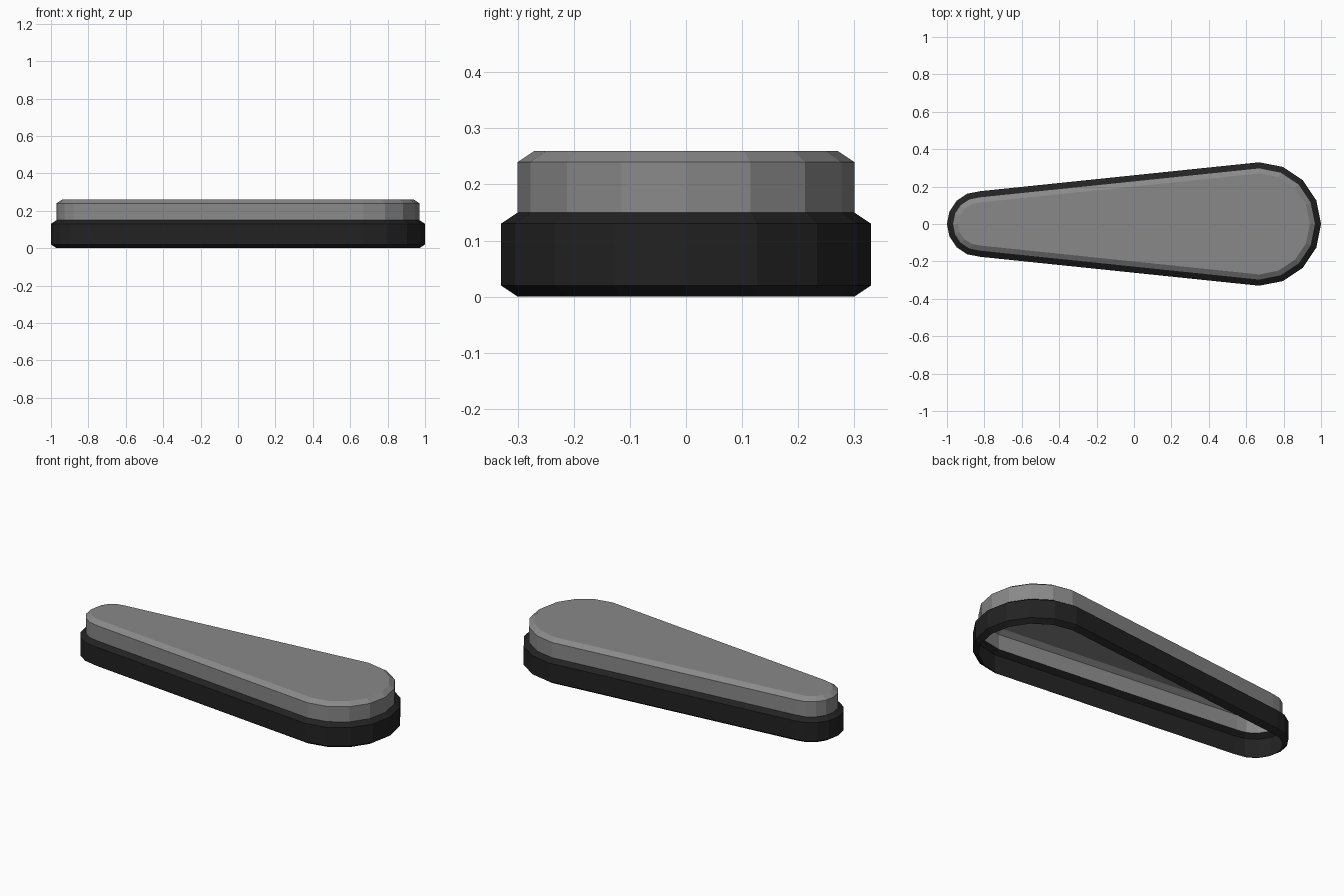
import bpy, bmesh
from math import pi, sin, cos

cube = bpy.data.objects.get("Cube")
if cube:
    bpy.data.objects.remove(cube, do_unlink=True)


def material(name, value):
    mat = bpy.data.materials.new(name)
    mat.use_nodes = True
    colour = (value, value, value, 1)
    mat.diffuse_color = colour
    bsdf = mat.node_tree.nodes["Principled BSDF"]
    bsdf.inputs["Base Color"].default_value = colour
    bsdf.inputs["Roughness"].default_value = 0.7
    return mat


def outline(inset, z, steps=8):
    """Tapered rounded outline: a wide arc at +x and a narrow arc at -x."""
    points = []
    for centre, radius, start in ((0.67, 0.33, -pi / 2), (-0.825, 0.175, pi / 2)):
        r = radius - inset
        for i in range(steps + 1):
            a = start + pi * i / steps
            points.append((centre + r * cos(a), r * sin(a), z))
    return points


def shell(name, profile, mat, capped=False):
    """Skin the outlines listed as (inset, height), open at the bottom."""
    bm = bmesh.new()
    rings = [[bm.verts.new(p) for p in outline(*level)] for level in profile]
    n = len(rings[0])
    for low, high in zip(rings, rings[1:]):
        for i in range(n):
            j = (i + 1) % n
            bm.faces.new((low[i], low[j], high[j], high[i]))
    if capped:
        bm.faces.new(rings[-1])
    mesh = bpy.data.meshes.new(name)
    bm.to_mesh(mesh)
    bm.free()
    mesh.materials.append(mat)
    obj = bpy.data.objects.new(name, mesh)
    bpy.context.collection.objects.link(obj)
    return obj


# Dark bevelled rim around the base
shell("base_rim", [(0.03, 0), (0, 0.02), (0, 0.13), (0.03, 0.15)],
      material("black rubber", 0.016))

# Grey raised cover with a chamfered top
shell("top_cover", [(0.03, 0.15), (0.03, 0.24), (0.06, 0.26)],
      material("mid grey", 0.25), capped=True)
